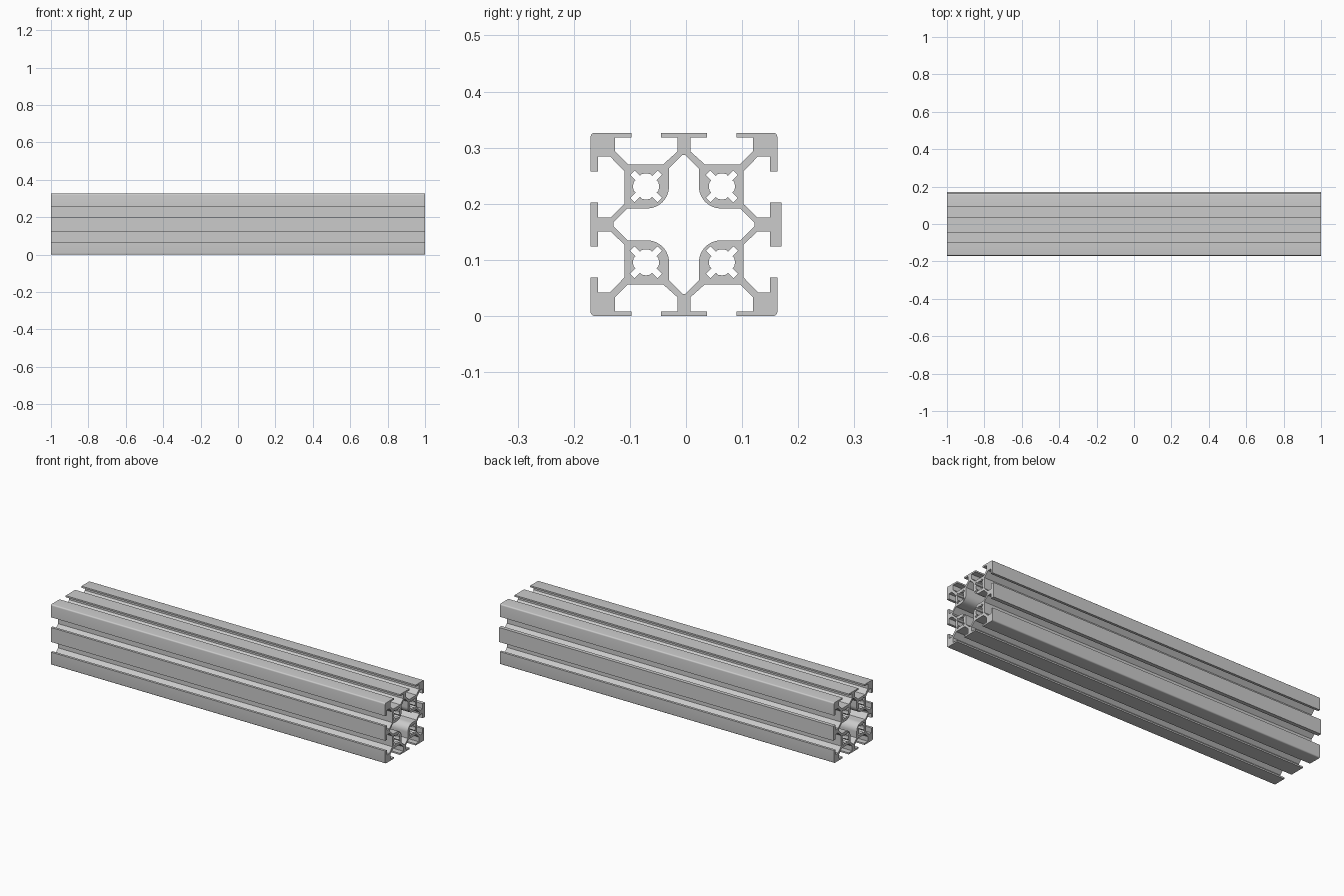
import bpy, bmesh, math
from mathutils import Matrix

if "Cube" in bpy.data.objects:
    bpy.data.objects.remove(bpy.data.objects["Cube"])

S = 1 / 562           # drawing units to model units
CY, CZ = -0.0036, 0.1633


def arc(cx, cy, r, a0, a1, n):
    return [(cx + r * math.cos(math.radians(a0 + (a1 - a0) * i / n)),
             cy + r * math.sin(math.radians(a0 + (a1 - a0) * i / n))) for i in range(n + 1)]


def four_way(q):
    """Mirror a first-quadrant path (right axis to top axis) into a closed loop."""
    return (q + [(-x, y) for x, y in reversed(q)]
            + [(-x, -y) for x, y in q] + [(x, -y) for x, y in reversed(q)])


# Outer contour: side lip, slot, corner block, slot, top lip
outer = four_way(
    [(93.5, 22), (86, 22), (86, 7), (73.5, 7), (59.5, 20.5), (59.5, 53),
     (74, 68), (86, 68), (86, 53), (93.5, 53)]
    + arc(89.5, 87.75, 4, 0, 90, 5)
    + [(52.5, 91.75), (52.5, 87), (69, 87), (69, 73), (56, 60), (21, 60),
       (6.5, 73), (6.5, 87), (23, 87), (23, 91.75)])
# The middle lip on the back side stands slightly proud
outer[0], outer[-1] = (97.5, 22), (97.5, -22)

# Central star-shaped cavity
cavity = four_way([(70.5, 2), (56.5, 16)] + arc(37, 38, 22, 270, 180, 12)
                  + [(15, 56), (1.5, 69.5)])

# Screw bore: four shallow arcs separated by diagonal slots
bore = []
for k in range(4):
    c, s = round(math.cos(k * math.pi / 2)), round(math.sin(k * math.pi / 2))
    side = [(16, 11.5), (11.5, 16), (6, 10.5)] + arc(0, 0, 13, 70, 110, 6) + [(-6, 10.5)]
    bore += [(x * c - y * s, x * s + y * c) for x, y in side]

loops = [outer, cavity]
for sx in (-1, 1):
    for sy in (-1, 1):
        loops.append([(x + sx * 38, y + sy * 38) for x, y in bore])

# Filled profile extruded along the length
curve = bpy.data.curves.new("slotted_rail", 'CURVE')
curve.dimensions = '2D'
curve.fill_mode = 'BOTH'
curve.extrude = 1.0
for pts in loops:
    sp = curve.splines.new('POLY')
    sp.points.add(len(pts) - 1)
    for p, (x, y) in zip(sp.points, pts):
        p.co = (x * S, y * S, 0, 1)
    sp.use_cyclic_u = True
rail = bpy.data.objects.new("slotted_rail", curve)
bpy.context.collection.objects.link(rail)
bpy.context.view_layer.objects.active = rail
rail.select_set(True)
bpy.ops.object.convert(target='MESH')

# Lay the profile in the YZ plane and weld the caps
rail = bpy.context.object
rail.data.transform(Matrix(((0, 0, 1, 0), (1, 0, 0, CY), (0, 1, 0, CZ), (0, 0, 0, 1))))
bm = bmesh.new()
bm.from_mesh(rail.data)
bmesh.ops.remove_doubles(bm, verts=bm.verts, dist=1e-5)
bmesh.ops.recalc_face_normals(bm, faces=bm.faces)
bm.to_mesh(rail.data)
bm.free()
bpy.ops.object.shade_smooth_by_angle(angle=math.radians(25))
